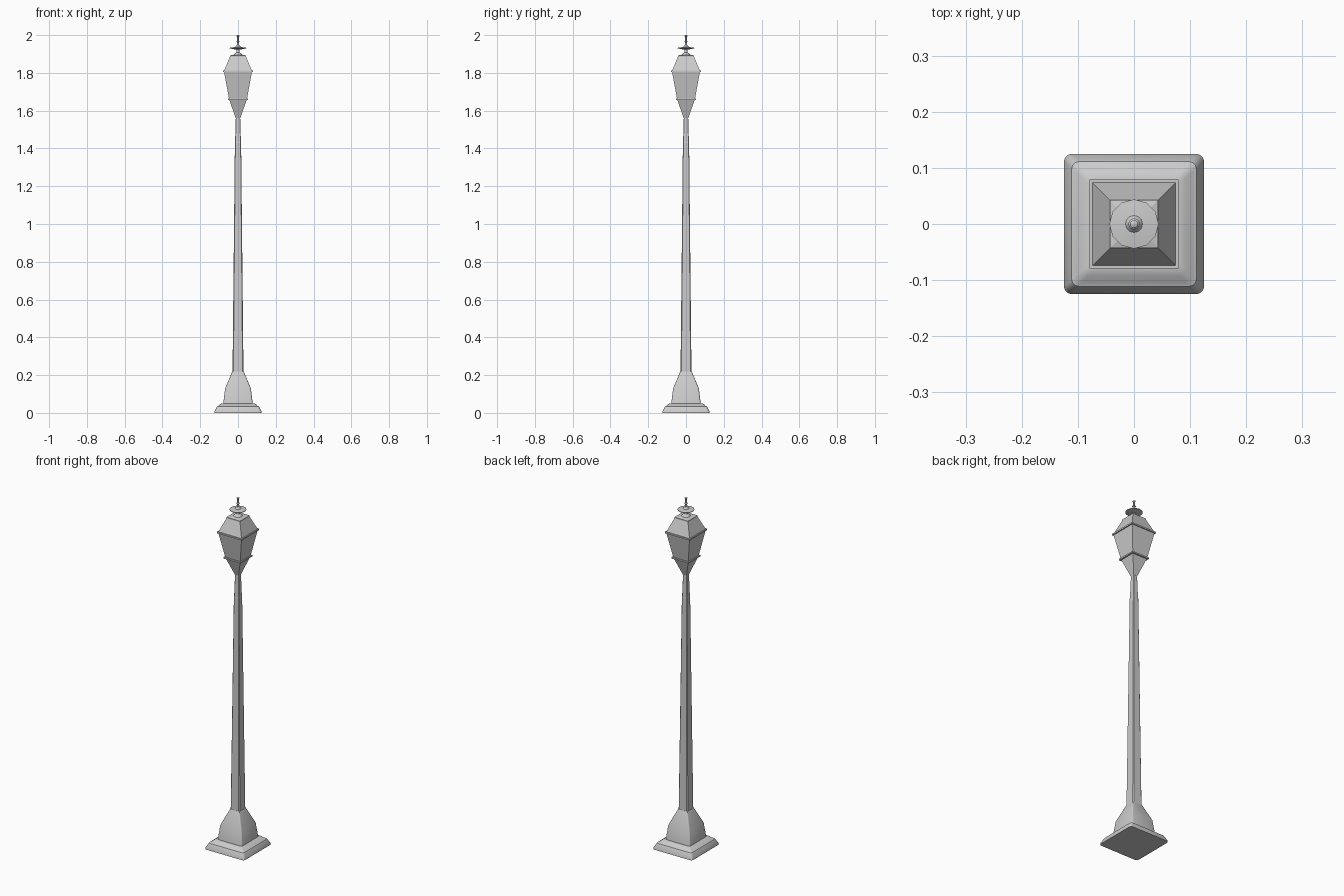
import bpy
import bmesh
import math

cube = bpy.data.objects.get("Cube")
if cube:
    bpy.data.objects.remove(cube, do_unlink=True)

metal = bpy.data.materials.new("grey_metal")
metal.use_nodes = True
metal.diffuse_color = (0.6, 0.6, 0.6, 1)
metal.node_tree.nodes["Principled BSDF"].inputs["Base Color"].default_value = (0.6, 0.6, 0.6, 1)


def square_ring(h, corner, steps):
    """Outline of a square of half width h with rounded or chamfered corners."""
    c = h * corner
    if not c:
        return [(h, h), (-h, h), (-h, -h), (h, -h)]
    points = []
    for quarter in range(4):
        mid = math.pi / 4 + quarter * math.pi / 2
        cx = math.copysign(h - c, math.cos(mid))
        cy = math.copysign(h - c, math.sin(mid))
        for i in range(steps + 1):
            a = quarter * math.pi / 2 + i / steps * math.pi / 2
            points.append((cx + c * math.cos(a), cy + c * math.sin(a)))
    return points


def round_ring(r, sides):
    return [(r * math.cos(i * math.tau / sides), r * math.sin(i * math.tau / sides))
            for i in range(sides)]


def loft(name, profile, outline, smooth=False):
    """Stack outlines along a (half width, height) profile and cap both ends."""
    bm = bmesh.new()
    rings = [[bm.verts.new((x, y, z)) for x, y in outline(w)] for w, z in profile]
    n = len(rings[0])
    for low, high in zip(rings, rings[1:]):
        for i in range(n):
            j = (i + 1) % n
            bm.faces.new((low[i], low[j], high[j], high[i]))
    bm.faces.new(rings[0][::-1])
    bm.faces.new(rings[-1])
    mesh = bpy.data.meshes.new(name)
    bm.to_mesh(mesh)
    bm.free()
    mesh.materials.append(metal)
    obj = bpy.data.objects.new(name, mesh)
    bpy.context.collection.objects.link(obj)
    if smooth:
        bpy.ops.object.select_all(action="DESELECT")
        obj.select_set(True)
        bpy.context.view_layer.objects.active = obj
        bpy.ops.object.shade_smooth_by_angle(angle=math.radians(35))
    return obj


def rounded(h):
    return square_ring(h, 0.11, 3)


def chamfered(h):
    return square_ring(h, 0.16, 1)


def sharp(h):
    return square_ring(h, 0, 1)


def disc(r):
    return round_ring(r, 12)


# Stepped foot and plinth
loft("foot", [(0.125, 0), (0.125, 0.007), (0.111, 0.034), (0.104, 0.037),
              (0.092, 0.048), (0.078, 0.051)], rounded, True)
loft("plinth", [(0.078, 0.05), (0.068, 0.13), (0.03, 0.22)], rounded, True)

# Tapering post
loft("post", [(0.029, 0.22), (0.0165, 1.43), (0.0155, 1.435), (0.0115, 1.57)], chamfered)

# Lantern body
loft("lantern_cup", [(0.012, 1.56), (0.047, 1.66)], sharp)
loft("lantern_panes", [(0.047, 1.66), (0.074, 1.808)], sharp)
loft("lower_rim", [(0.054, 1.656), (0.054, 1.664)], sharp)
loft("upper_rim", [(0.079, 1.804), (0.079, 1.812)], sharp)
loft("roof", [(0.074, 1.811), (0.043, 1.885)], sharp)

# Roof cap and finial
loft("roof_cap", [(0.043, 1.885), (0.043, 1.892), (0.026, 1.896)], sharp)
loft("finial_base", [(0.024, 1.895), (0.018, 1.903), (0.009, 1.908), (0.008, 1.926)], disc, True)
loft("finial_disc", [(0.016, 1.924), (0.044, 1.93), (0.044, 1.933), (0.016, 1.937)], disc, True)
loft("finial_collar", [(0.016, 1.936), (0.01, 1.944), (0.006, 1.948), (0.006, 1.962),
                       (0.01, 1.966), (0.005, 1.971)], disc, True)
loft("finial_spike", [(0.004, 1.97), (0.004, 1.99), (0.007, 1.994), (0.007, 1.998),
                      (0.003, 2.0)], disc, True)
